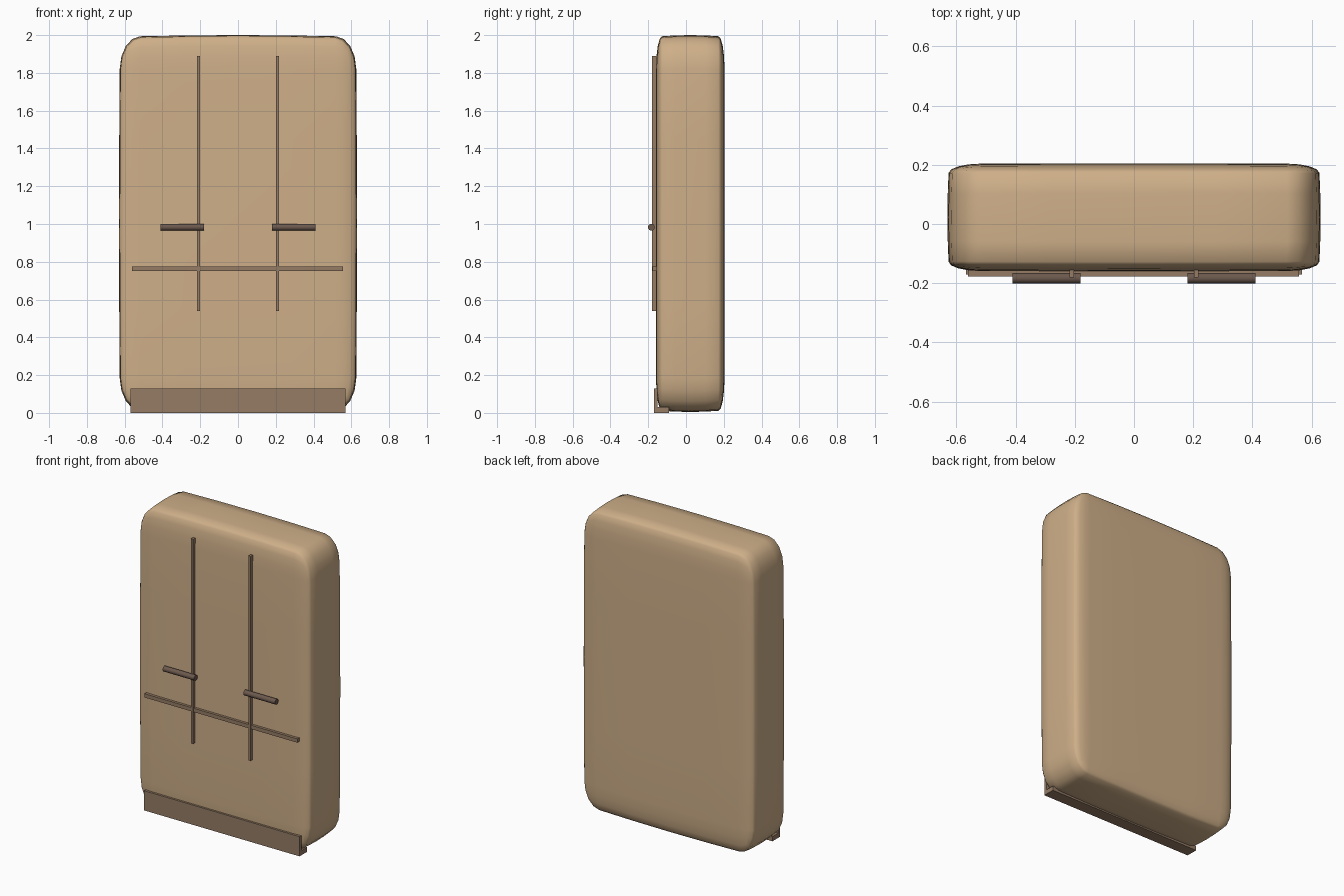
import bpy, bmesh, math
from mathutils import Vector

if "Cube" in bpy.data.objects:
    bpy.data.objects.remove(bpy.data.objects["Cube"])


def material(name, rgb):
    m = bpy.data.materials.new(name)
    m.diffuse_color = (*rgb, 1)
    m.use_nodes = True
    m.node_tree.nodes["Principled BSDF"].inputs["Base Color"].default_value = m.diffuse_color
    return m


TAN = material("tan_wood", (0.62, 0.43, 0.25))
BROWN = material("brown_trim", (0.30, 0.20, 0.13))
DARK = material("dark_handle", (0.15, 0.10, 0.075))


def finish(name, bm, mat, smooth=False):
    bmesh.ops.recalc_face_normals(bm, faces=bm.faces[:])
    for f in bm.faces:
        f.smooth = smooth
    me = bpy.data.meshes.new(name)
    bm.to_mesh(me)
    bm.free()
    me.materials.append(mat)
    ob = bpy.data.objects.new(name, me)
    bpy.context.collection.objects.link(ob)
    return ob


def box(name, x, y, z, mat):
    bm = bmesh.new()
    bmesh.ops.create_cube(bm, size=1)
    for v in bm.verts:
        v.co = Vector([(r[0] + r[1]) / 2 + c * (r[1] - r[0])
                       for r, c in zip((x, y, z), v.co)])
    return finish(name, bm, mat)


# Cabinet body: soft rounded cube stretched to size, with a slight bulge
R = 0.17
STEPS = [0, 0.45, 1 - R, 1 - R + R * math.tan(math.pi / 8), 1]
HALF = Vector((0.63, 0.1825, 0.9975))
bm = bmesh.new()
bmesh.ops.create_cube(bm, size=2)
bmesh.ops.subdivide_edges(bm, edges=bm.edges[:], cuts=7, use_grid_fill=True)
for v in bm.verts:
    p = Vector([math.copysign(STEPS[round(abs(c) * 4)], c) for c in v.co])
    inner = Vector([max(R - 1, min(1 - R, c)) for c in p])
    p = inner + (p - inner).normalized() * R
    q = [c * c for c in p]
    total = sum(q)
    v.co = Vector([p[i] * (1 - 0.009 * (total - q[i])) * HALF[i] for i in range(3)])
    v.co += Vector((0, 0.0225, 1.0025))
finish("cabinet_body", bm, TAN, smooth=True)

# Door seams and the crossing rail
for side, s in (("left", -1), ("right", 1)):
    x = 0.21 * s
    box(side + "_vertical_strip", (x - 0.008, x + 0.008), (-0.18, -0.15), (0.54, 1.89), BROWN)
box("cross_rail", (-0.56, 0.557), (-0.177, -0.15), (0.75, 0.775), BROWN)

# Round handles lying along x
for side, s in (("left", -1), ("right", 1)):
    bm = bmesh.new()
    bmesh.ops.create_cone(bm, cap_ends=True, segments=16, radius1=0.018,
                          radius2=0.018, depth=0.23)
    for v in bm.verts:
        v.co = Vector((v.co.z + 0.295 * s, v.co.x - 0.183, v.co.y + 0.983))
    ob = finish(side + "_handle", bm, DARK, smooth=True)
    for f in ob.data.polygons:
        f.use_smooth = len(f.vertices) == 4

# Kick plate: L-shaped profile extruded across the front
profile = [(-0.17, 0), (-0.09, 0), (-0.09, 0.03), (-0.15, 0.03), (-0.15, 0.13), (-0.17, 0.13)]
bm = bmesh.new()
face = bm.faces.new([bm.verts.new((-0.568, y, z)) for y, z in profile])
ext = bmesh.ops.extrude_face_region(bm, geom=[face])
bmesh.ops.translate(bm, vec=(1.136, 0, 0),
                    verts=[g for g in ext["geom"] if isinstance(g, bmesh.types.BMVert)])
finish("kick_plate", bm, BROWN)
